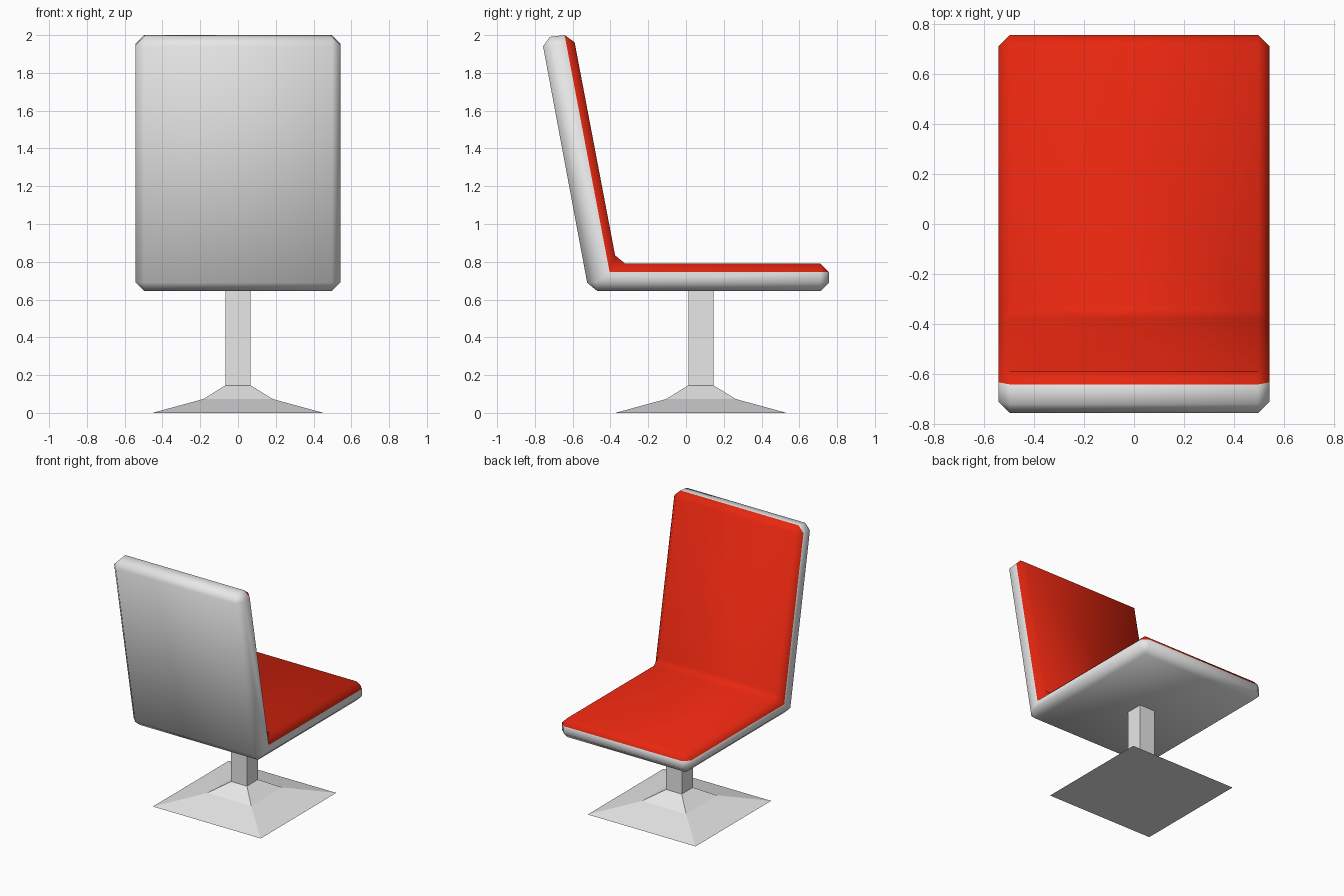
import bpy, bmesh
from mathutils import Vector

if "Cube" in bpy.data.objects:
    bpy.data.objects.remove(bpy.data.objects["Cube"])


def material(name, rgb):
    m = bpy.data.materials.new(name)
    m.diffuse_color = (*rgb, 1)
    m.use_nodes = True
    m.node_tree.nodes["Principled BSDF"].inputs["Base Color"].default_value = m.diffuse_color
    return m


GREY = material("light grey", (0.8, 0.8, 0.8))
RED = material("red", (0.8, 0.02, 0.005))


def finish(bm, name, mats):
    bmesh.ops.recalc_face_normals(bm, faces=bm.faces)
    me = bpy.data.meshes.new(name)
    bm.to_mesh(me)
    bm.free()
    for m in mats:
        me.materials.append(m)
    ob = bpy.data.objects.new(name, me)
    bpy.context.collection.objects.link(ob)
    return ob


# Seat shell: L profile (y, z) extruded across x, all edges chamfered
profile = [(-0.515, 0.645), (0.757, 0.645), (0.757, 0.79), (-0.367, 0.79),
           (-0.598, 2.006), (-0.765, 1.985)]
W = 0.542
bm = bmesh.new()
face = bm.faces.new([bm.verts.new((-W, y, z)) for y, z in profile])
ext = bmesh.ops.extrude_face_region(bm, geom=[face])
bmesh.ops.translate(bm, vec=(2 * W, 0, 0),
                    verts=[v for v in ext["geom"] if isinstance(v, bmesh.types.BMVert)])
bmesh.ops.recalc_face_normals(bm, faces=bm.faces)
bmesh.ops.bevel(bm, geom=list(bm.edges), offset=0.045, segments=1,
                affect='EDGES', profile=0.5)
bmesh.ops.recalc_face_normals(bm, faces=bm.faces)

# Red lining: faces and chamfers turned to the sitter
back_dir = Vector((0, 0.98, 0.19))
for f in bm.faces:
    f.smooth = True
    f.normal_update()
    low = f.calc_center_median().z < 0.8
    toward = f.normal.z if low else f.normal.dot(back_dir)
    f.material_index = 1 if toward > 0.3 else 0
finish(bm, "seat_shell", [GREY, RED])

# Pedestal: stacked square rings (half width, z), flat faces
rings = [(0.453, 0.0), (0.185, 0.073), (0.066, 0.146), (0.066, 0.66)]
CY = 0.079
bm = bmesh.new()
loops = [[bm.verts.new((sx * h, CY + sy * h, z))
          for sx, sy in ((-1, -1), (1, -1), (1, 1), (-1, 1))] for h, z in rings]
for a, b in zip(loops, loops[1:]):
    for i in range(4):
        j = (i + 1) % 4
        bm.faces.new((a[i], a[j], b[j], b[i]))
bm.faces.new(loops[0][::-1])
bm.faces.new(loops[-1])
finish(bm, "pedestal", [GREY])
